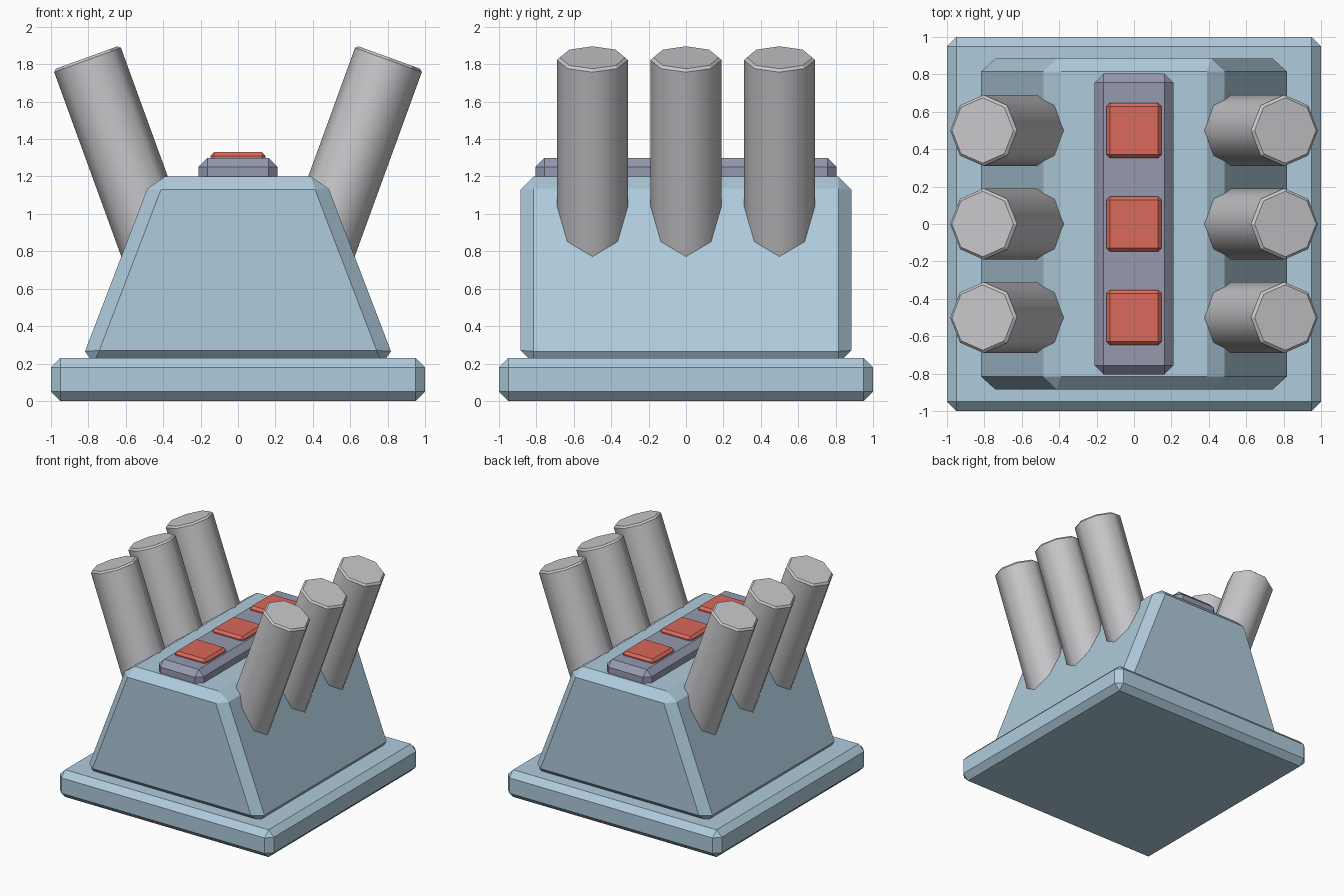
import bpy, bmesh, math
from mathutils import Matrix, Vector

if "Cube" in bpy.data.objects:
    bpy.data.objects.remove(bpy.data.objects["Cube"])


def material(name, rgb):
    m = bpy.data.materials.new(name)
    m.diffuse_color = (*rgb, 1)
    m.use_nodes = True
    m.node_tree.nodes["Principled BSDF"].inputs["Base Color"].default_value = m.diffuse_color
    return m


BLUE = material("pale_blue", (0.43, 0.60, 0.72))
SLATE = material("slate_violet", (0.30, 0.32, 0.43))
RED = material("red", (0.71, 0.14, 0.105))
GREY = material("light_grey", (0.58, 0.58, 0.60))


def finish(bm, name, mat):
    bmesh.ops.recalc_face_normals(bm, faces=bm.faces[:])
    mesh = bpy.data.meshes.new(name)
    bm.to_mesh(mesh)
    bm.free()
    mesh.materials.append(mat)
    ob = bpy.data.objects.new(name, mesh)
    bpy.context.collection.objects.link(ob)
    return ob


def chamfered_box(name, mat, hx, hy, z0, z1, bevel, y=0, top_hx=None):
    """Box with chamfered edges; top_hx narrows the top in x."""
    bm = bmesh.new()
    bmesh.ops.create_cube(bm, size=2)
    for v in bm.verts:
        top = v.co.z > 0
        half = top_hx if top and top_hx else hx
        v.co = (v.co.x * half, y + v.co.y * hy, z1 if top else z0)
    bmesh.ops.bevel(bm, geom=bm.edges[:], offset=bevel, segments=1,
                    affect='EDGES', offset_type='OFFSET')
    return finish(bm, name, mat)


def tube(name, side, y):
    """Eight-sided tilted tube with a thin chamfered rim."""
    r, length = 0.19, 1.2
    bm = bmesh.new()
    bmesh.ops.create_cone(bm, cap_ends=True, segments=8,
                          radius1=r, radius2=r, depth=length)
    # put a corner exactly on the x axis
    bm.verts.ensure_lookup_table()
    a = math.atan2(bm.verts[0].co.y, bm.verts[0].co.x)
    bmesh.ops.rotate(bm, verts=bm.verts[:], matrix=Matrix.Rotation(-a, 3, 'Z'))
    rim = [e for e in bm.edges if all(v.co.z > 0 for v in e.verts)]
    bmesh.ops.bevel(bm, geom=rim, offset=0.014, segments=1, affect='EDGES')
    bm.normal_update()
    # smooth sides, crisp rim
    for f in bm.faces:
        f.smooth = abs(f.normal.z) < 0.2
    for e in bm.edges:
        e.smooth = all(f.smooth for f in e.link_faces)
    bmesh.ops.translate(bm, verts=bm.verts[:], vec=(0, 0, -length / 2))
    bmesh.ops.rotate(bm, verts=bm.verts[:],
                     matrix=Matrix.Rotation(side * math.radians(20), 3, 'Y'))
    bmesh.ops.translate(bm, verts=bm.verts[:], vec=Vector((side * 0.809, y, 1.836)))
    return finish(bm, name, GREY)


# Base plate and tapered housing
chamfered_box("base_plate", BLUE, 1, 1, 0, 0.23, 0.05)
chamfered_box("housing", BLUE, 0.843, 0.885, 0.2, 1.2, 0.07, top_hx=0.46)

# Control strip with buttons, and tubes on both sides
chamfered_box("control_strip", SLATE, 0.21, 0.805, 1.1, 1.3, 0.048)
for i, y in enumerate((-0.5, 0, 0.5), 1):
    chamfered_box(f"button_{i}", RED, 0.148, 0.148, 1.23, 1.33, 0.02, y=y)
    tube(f"left_tube_{i}", -1, y)
    tube(f"right_tube_{i}", 1, y)
